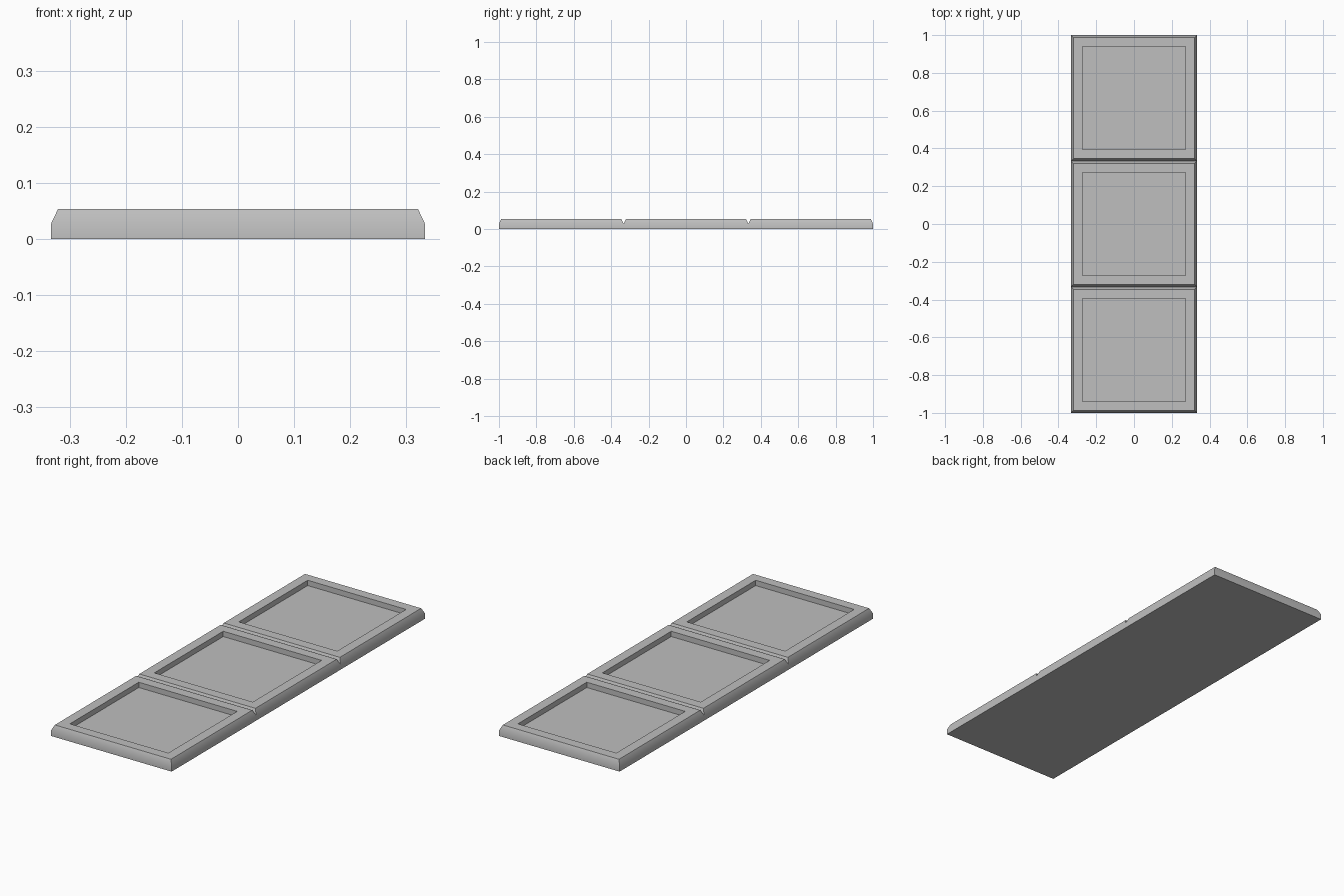
import bpy, bmesh

if "Cube" in bpy.data.objects:
    bpy.data.objects.remove(bpy.data.objects["Cube"], do_unlink=True)

HALF = 1 / 3                      # half the side of one square tile
MID, TOP = 0.027, 0.0535          # chamfer start and rim height
# Square rings from the base up over the rim and down into the recess
RINGS = [(HALF, 0), (HALF, MID), (HALF - 0.0125, TOP), (0.272, TOP), (0.272, MID)]


def square(bm, half, z, cy):
    corners = ((-1, -1), (1, -1), (1, 1), (-1, 1))
    return [bm.verts.new((sx * half, cy + sy * half, z)) for sx, sy in corners]


def add_tile(bm, cy):
    loops = [square(bm, half, z, cy) for half, z in RINGS]
    for level, (low, high) in enumerate(zip(loops, loops[1:])):
        for i in range(4):
            j = (i + 1) % 4
            inner = (i == 0 and cy > -0.5) or (i == 2 and cy < 0.5)
            if level == 0 and inner:
                continue          # joined tiles share no wall below the groove
            bm.faces.new((low[i], low[j], high[j], high[i]))
    bm.faces.new(loops[-1])
    bm.faces.new(loops[0][::-1])


# Flat grey material
grey = bpy.data.materials.new("stone grey")
grey.use_nodes = True
colour = (0.52, 0.52, 0.52, 1)
grey.diffuse_color = colour
grey.node_tree.nodes["Principled BSDF"].inputs["Base Color"].default_value = colour

# Three recessed tiles welded into one panel
bm = bmesh.new()
for step in (-1, 0, 1):
    add_tile(bm, step * 2 * HALF)
bmesh.ops.remove_doubles(bm, verts=bm.verts, dist=0.0005)
bmesh.ops.recalc_face_normals(bm, faces=bm.faces)
mesh = bpy.data.meshes.new("tile_panel")
bm.to_mesh(mesh)
bm.free()
mesh.materials.append(grey)
panel = bpy.data.objects.new("tile_panel", mesh)
bpy.context.collection.objects.link(panel)

# Soft outer chamfers, sharp rims and grooves
bpy.ops.object.select_all(action='DESELECT')
panel.select_set(True)
bpy.context.view_layer.objects.active = panel
bpy.ops.object.shade_smooth_by_angle(angle=0.52)
